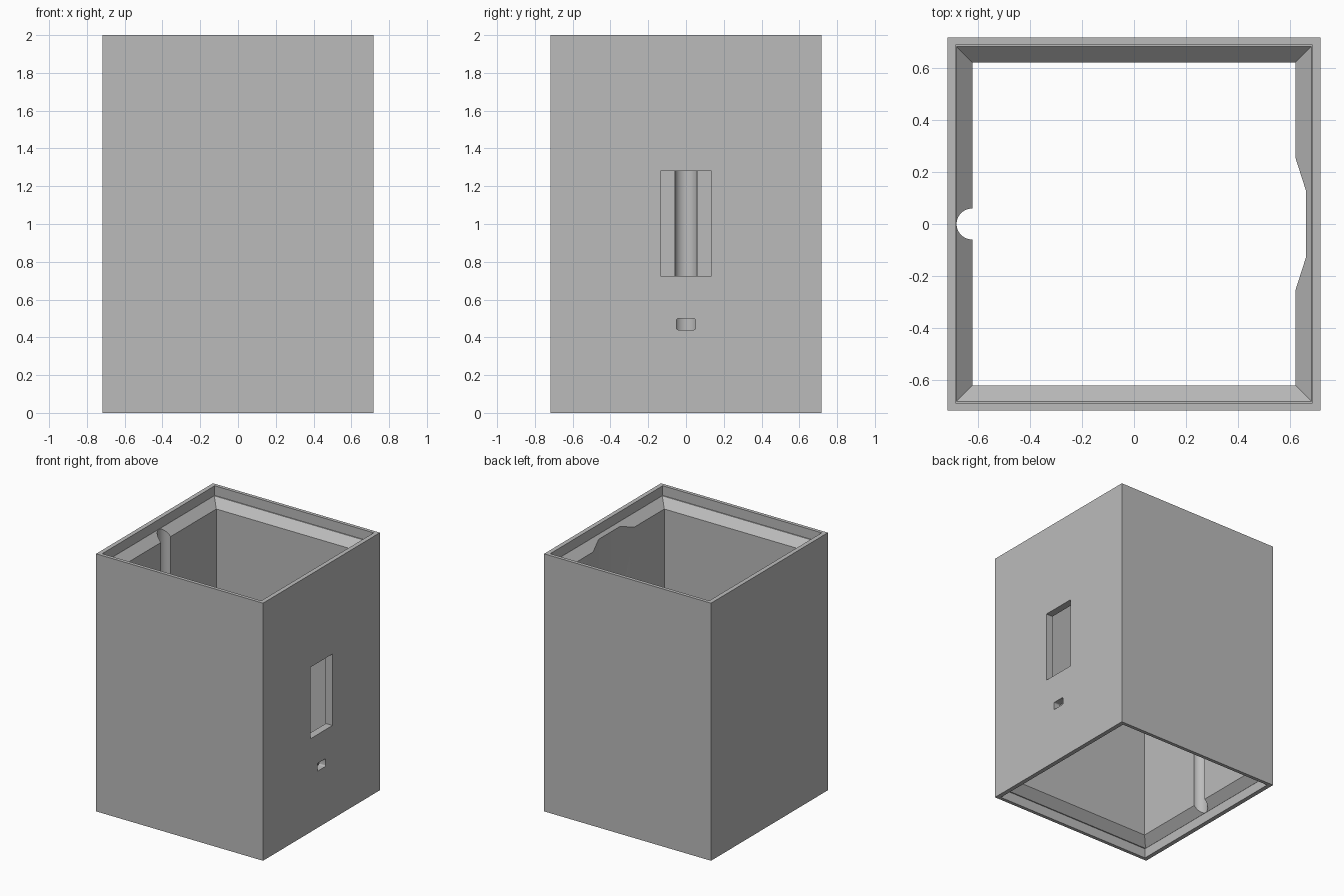
import bpy
import bmesh
import math
from mathutils import Matrix, Vector

default = bpy.data.objects.get("Cube")
if default:
    bpy.data.objects.remove(default)

HALF, HEIGHT = 0.717, 2.0
BORE, SEAT = 0.62, 0.682
RIM_DEPTH, SLOPE_DEPTH = 0.075, 0.137

grey = bpy.data.materials.new("plain grey")
grey.use_nodes = True
colour = (0.5, 0.5, 0.5, 1)
grey.diffuse_color = colour
grey.node_tree.nodes["Principled BSDF"].inputs["Base Color"].default_value = colour


def finish(name, bm):
    bmesh.ops.recalc_face_normals(bm, faces=bm.faces)
    mesh = bpy.data.meshes.new(name)
    bm.to_mesh(mesh)
    bm.free()
    mesh.materials.append(grey)
    obj = bpy.data.objects.new(name, mesh)
    bpy.context.collection.objects.link(obj)
    return obj


def loft(name, rings):
    """Closed solid through a stack of outlines with equal point counts."""
    bm = bmesh.new()
    loops = [[bm.verts.new(p) for p in ring] for ring in rings]
    for low, high in zip(loops, loops[1:]):
        for i in range(len(low)):
            j = (i + 1) % len(low)
            bm.faces.new((low[i], low[j], high[j], high[i]))
    bm.faces.new(loops[0])
    bm.faces.new(loops[-1])
    return finish(name, bm)


def rectangle(hx, hy, z):
    return [(-hx, -hy, z), (hx, -hy, z), (hx, hy, z), (-hx, hy, z)]


def side_window(name, half_width, z0, z1, rounding=0):
    """Block that cuts through the right wall only."""
    bm = bmesh.new()
    bmesh.ops.create_cube(bm, size=1)
    bmesh.ops.scale(bm, vec=(0.4, 2 * half_width, z1 - z0), verts=bm.verts)
    bmesh.ops.translate(bm, vec=(HALF, 0, (z0 + z1) / 2), verts=bm.verts)
    if rounding:
        along_x = [e for e in bm.edges
                   if abs((e.verts[0].co - e.verts[1].co).x) > 0.1]
        bmesh.ops.bevel(bm, geom=along_x, offset=rounding, segments=4,
                        profile=0.5, affect='EDGES')
    return finish(name, bm)


# Outer square sleeve
body = loft("square_sleeve", [rectangle(HALF, HALF, z) for z in (0, HEIGHT)])

# Bore with a stepped rim and sloped seat at both ends
end = [(0.683, 0.69, -0.1), (0.683, 0.69, RIM_DEPTH),
       (SEAT, SEAT, RIM_DEPTH), (BORE, BORE, SLOPE_DEPTH)]
rings = [rectangle(*r) for r in end]
rings += [rectangle(hx, hy, HEIGHT - z) for hx, hy, z in reversed(end)]
bore = loft("bore_cutter", rings)

# Thinned panel inside the right wall
panel = [(0.5, -0.255), (BORE, -0.255), (0.66, -0.13),
         (0.66, 0.13), (BORE, 0.255), (0.5, 0.255)]
recess = loft("panel_cutter", [[(x, y, z) for x, y in panel]
                               for z in (0.03, HEIGHT - 0.03)])

# Round channel inside the left wall
bm = bmesh.new()
bmesh.ops.create_cone(bm, cap_ends=True, segments=48, radius1=0.0595,
                      radius2=0.0595, depth=HEIGHT - 0.06,
                      matrix=Matrix.Translation(Vector((-0.622, 0, HEIGHT / 2))))
channel = finish("channel_cutter", bm)

# Openings in the right wall
window = side_window("window_cutter", 0.135, 0.725, 1.28)
port = side_window("port_cutter", 0.051, 0.44, 0.5, 0.01)

bpy.context.view_layer.objects.active = body
for cutter in (bore, recess, channel, window, port):
    cut = body.modifiers.new(cutter.name, 'BOOLEAN')
    cut.operation = 'DIFFERENCE'
    cut.solver = 'EXACT'
    cut.object = cutter
    bpy.ops.object.modifier_apply(modifier=cut.name)
    bpy.data.objects.remove(cutter)

# Smooth channel, crisp edges
bpy.ops.object.select_all(action='DESELECT')
body.select_set(True)
bpy.ops.object.shade_smooth_by_angle(angle=math.radians(25))
